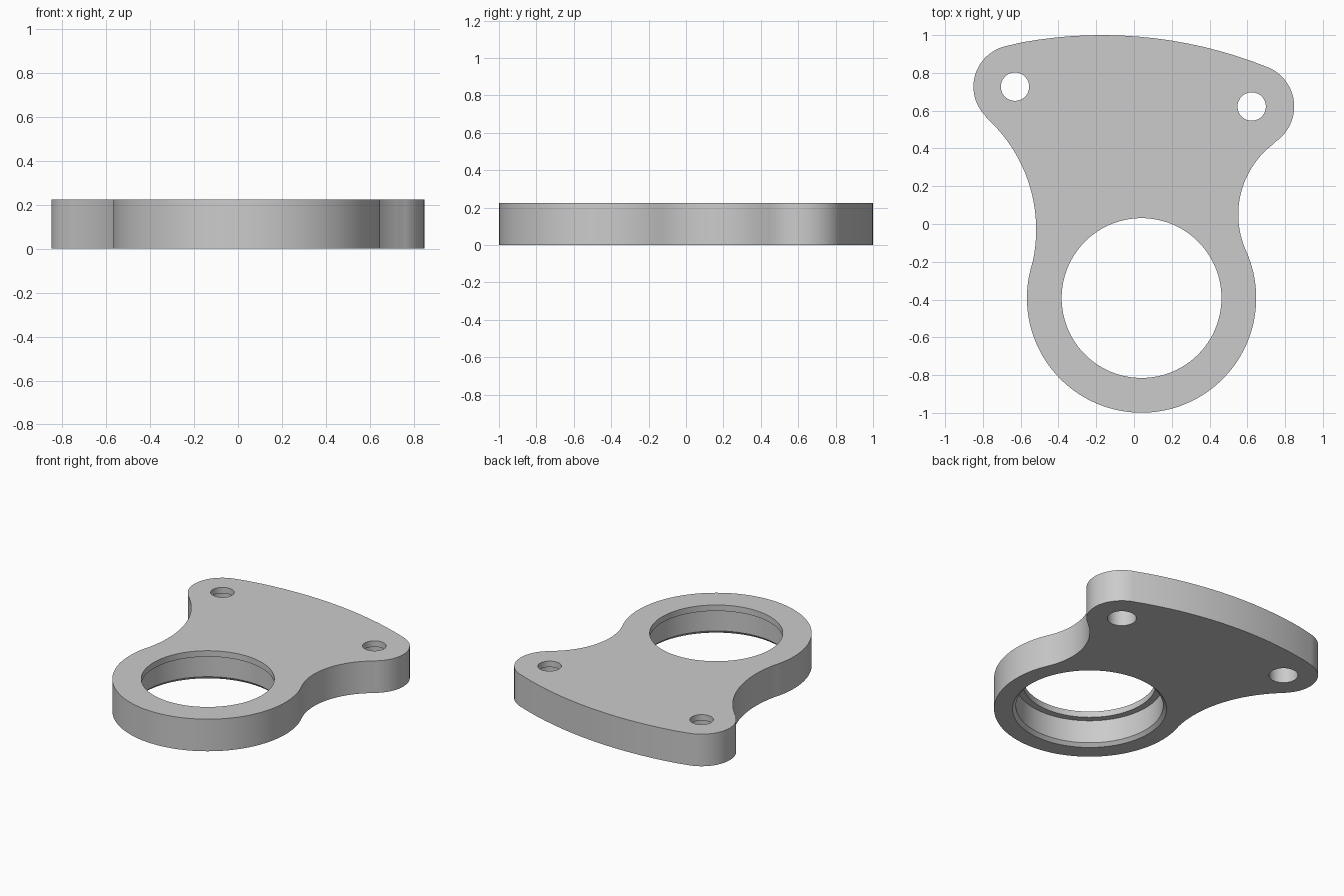
import bpy
import bmesh
import math
from mathutils import Vector

cube = bpy.data.objects.get("Cube")
if cube:
    bpy.data.objects.remove(cube, do_unlink=True)

THICK = 0.225
LIP_Z = 0.183
CHAMFER = 0.022

metal = bpy.data.materials.new("plain grey metal")
metal.use_nodes = True
GREY = (0.6, 0.6, 0.6, 1)
metal.diffuse_color = GREY
metal.node_tree.nodes["Principled BSDF"].inputs["Base Color"].default_value = GREY

# Outline as a chain of tangent arcs, anticlockwise: centre, radius, +1 convex / -1 concave
RING, LEFT_LUG, RIGHT_LUG = Vector((0.04, -0.392)), Vector((-0.63, 0.727)), Vector((0.623, 0.622))
ARCS = [
    (RING, 0.607, 1),
    (Vector((1.02, 0.05)), 0.468, -1),
    (RIGHT_LUG, 0.225, 1),
    (Vector((-0.17, -1.35)), 2.35, 1),
    (LEFT_LUG, 0.22, 1),
    (Vector((-1.316, -0.03)), 0.798, -1),
]


def tangent_point(a, b):
    """Where two neighbouring arcs touch."""
    if a[2] == b[2] and b[1] > a[1]:
        a, b = b, a
    return a[0] + (b[0] - a[0]).normalized() * a[1]


def outline():
    points = []
    for i, arc in enumerate(ARCS):
        centre, radius, turn = arc
        start = tangent_point(ARCS[i - 1], arc) - centre
        end = tangent_point(arc, ARCS[(i + 1) % len(ARCS)]) - centre
        a0 = math.atan2(start.y, start.x)
        sweep = turn * ((turn * (math.atan2(end.y, end.x) - a0)) % math.tau)
        steps = max(16, int(abs(sweep) / math.tau * 128))
        for k in range(steps):
            a = a0 + sweep * k / steps
            points.append(centre + Vector((math.cos(a), math.sin(a))) * radius)
    return points


def circle(centre, radius, sides):
    return [centre + Vector((math.cos(math.tau * k / sides), math.sin(math.tau * k / sides))) * radius
            for k in range(sides)]


bm = bmesh.new()
top_edges, bottom_edges = [], []


def wall(levels):
    """Skin a stack of matching loops given as (points, z), bottom to top."""
    rows = [[bm.verts.new((p.x, p.y, z)) for p in pts] for pts, z in levels]
    count = len(rows[0])
    for low, high in zip(rows, rows[1:]):
        for k in range(count):
            n = (k + 1) % count
            bm.faces.new((low[k], low[n], high[n], high[k]))
    for row, store in ((rows[0], bottom_edges), (rows[-1], top_edges)):
        store.extend(bm.edges.get((row[k], row[(k + 1) % count])) for k in range(count))


# Outer rim
edge = outline()
wall([(edge, 0), (edge, THICK)])

# Main bore: chamfered mouth underneath, retaining lip at the top
wall([(circle(RING, r, 128), z) for r, z in
      ((0.468 + CHAMFER, 0), (0.468, CHAMFER), (0.468, LIP_Z), (0.423, LIP_Z), (0.423, THICK))])

# Stepped bolt holes in the lugs
for lug in (LEFT_LUG, RIGHT_LUG):
    wall([(circle(lug, r, 48), z) for r, z in
          ((0.092, 0), (0.092, LIP_Z), (0.075, LIP_Z), (0.075, THICK))])

# Flat top and underside around the holes
for edges, side in ((top_edges, 1), (bottom_edges, -1)):
    bmesh.ops.triangle_fill(bm, use_beauty=True, use_dissolve=False, edges=edges, normal=(0, 0, side))
bmesh.ops.recalc_face_normals(bm, faces=bm.faces)

mesh = bpy.data.meshes.new("mounting_plate")
bm.to_mesh(mesh)
bm.free()
mesh.materials.append(metal)
plate = bpy.data.objects.new("mounting_plate", mesh)
bpy.context.collection.objects.link(plate)

bpy.ops.object.select_all(action="DESELECT")
plate.select_set(True)
bpy.context.view_layer.objects.active = plate
bpy.ops.object.shade_smooth_by_angle(angle=math.radians(30))
